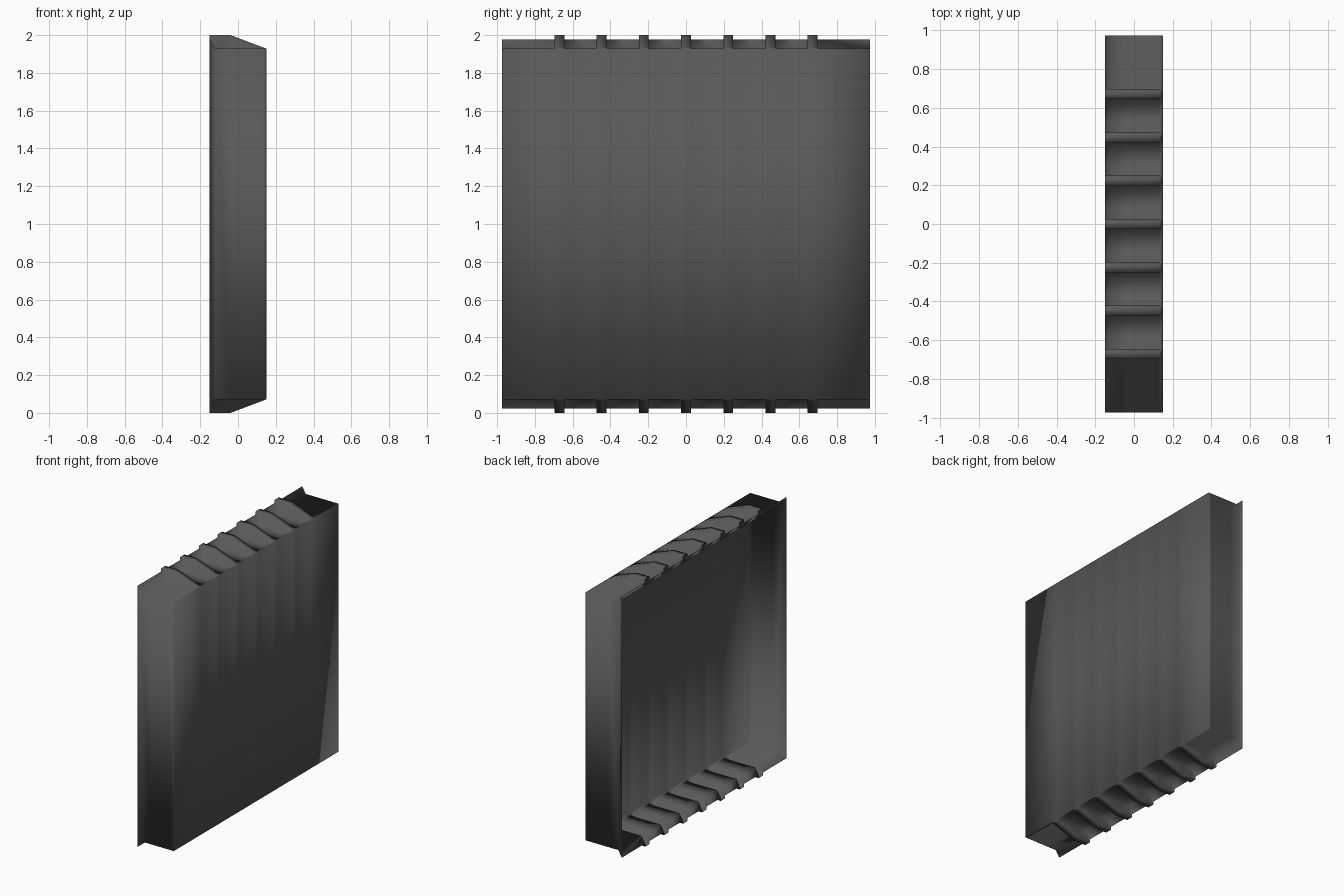
import bpy, bmesh

if "Cube" in bpy.data.objects:
    bpy.data.objects.remove(bpy.data.objects["Cube"])

BACK, FRONT, HALF_Y = -0.15, 0.15, 0.973
XS = [BACK, -0.12, -0.04, 0.13, FRONT]
BASE = [1.977, 1.928, 1.928, 1.928, 1.928]   # flat edge with flared back lip
RIB = [2.0, 2.0, 2.0, 1.936, 1.928]          # raised stamped rib

# y stations: plain ends, and a vertical step at both sides of each rib
stations = [(-HALF_Y, BASE)]
for i in range(-3, 4):
    y = i * 0.2235
    stations += [(y - 0.026, BASE), (y - 0.026, RIB), (y + 0.026, RIB), (y + 0.026, BASE)]
stations.append((HALF_Y, BASE))

bm = bmesh.new()


def section(y, zs):
    top = [bm.verts.new((x, y, z)) for x, z in zip(XS, zs)]
    bottom = [bm.verts.new((x, y, 2 - z)) for x, z in zip(XS, zs)]
    return top + bottom[::-1]


# Ribbed top and bottom edges plus the front panel
rows = [section(y, zs) for y, zs in stations]
for a, b in zip(rows, rows[1:]):
    for j in range(len(a) - 1):
        bm.faces.new((a[j], a[j + 1], b[j + 1], b[j]))

# End walls; the back stays open
for row, flip in ((rows[0], False), (rows[-1], True)):
    n = len(row)
    for j in range(n // 2 - 1):
        q = [row[j], row[n - 1 - j], row[n - 2 - j], row[j + 1]]
        bm.faces.new(q[::-1] if flip else q)

bmesh.ops.remove_doubles(bm, verts=bm.verts[:], dist=0.0001)
bmesh.ops.dissolve_degenerate(bm, edges=bm.edges[:], dist=0.0001)
bmesh.ops.recalc_face_normals(bm, faces=bm.faces[:])

# Point the open shell outwards
bm.faces.ensure_lookup_table()
panel = max(bm.faces, key=lambda f: f.calc_center_median().x)
if panel.normal.x < 0:
    bmesh.ops.reverse_faces(bm, faces=bm.faces[:])
for f in bm.faces:
    f.smooth = True

mesh = bpy.data.meshes.new("ribbed_panel_shell")
bm.to_mesh(mesh)
bm.free()
shell = bpy.data.objects.new("ribbed_panel_shell", mesh)
bpy.context.collection.objects.link(shell)

# Dark grey finish
mat = bpy.data.materials.new("dark_grey")
mat.diffuse_color = (0.1, 0.1, 0.1, 1)
mat.use_nodes = True
mat.node_tree.nodes["Principled BSDF"].inputs["Base Color"].default_value = mat.diffuse_color
mesh.materials.append(mat)
